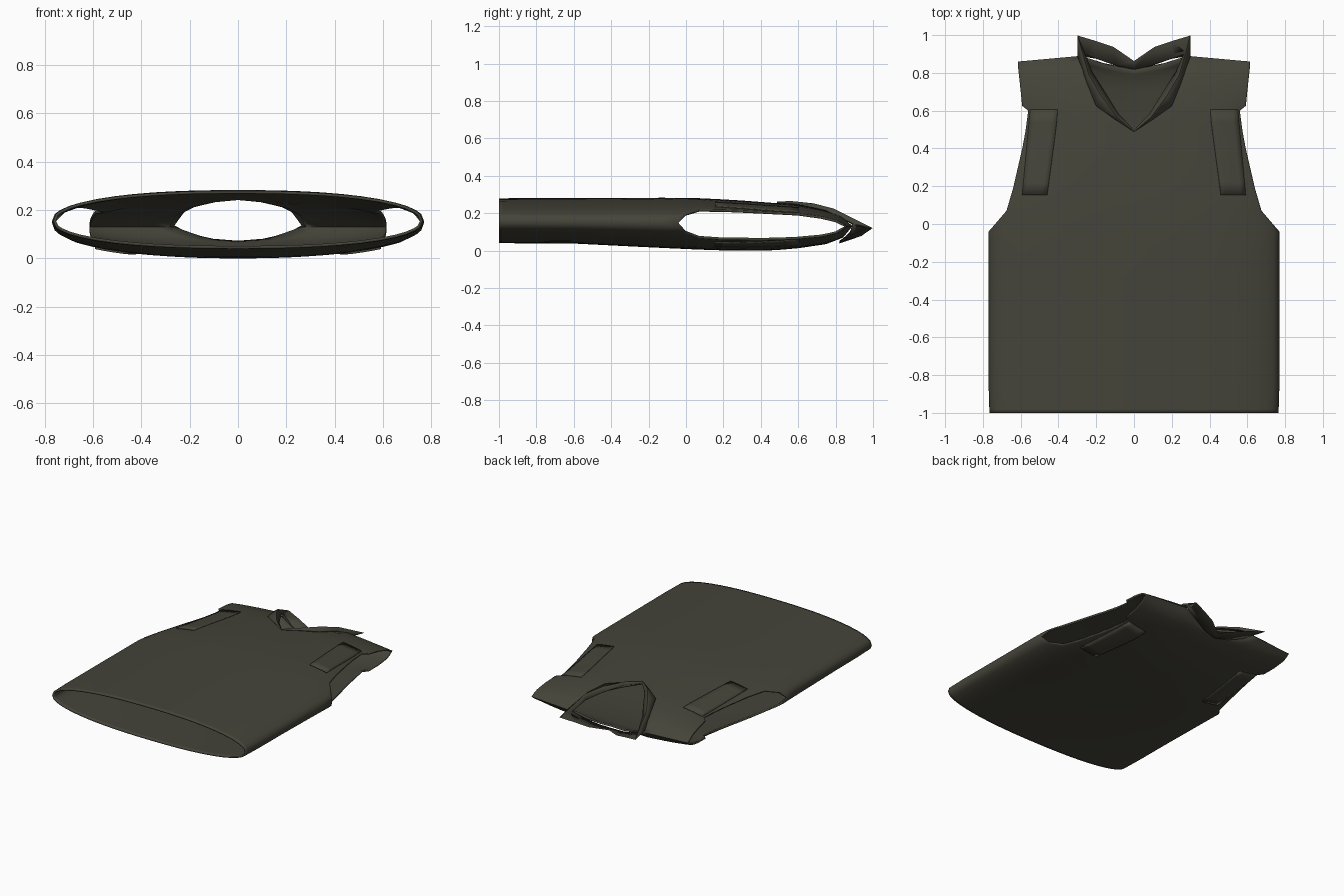
import bpy, bmesh, math

if "Cube" in bpy.data.objects:
    bpy.data.objects.remove(bpy.data.objects["Cube"])

olive = bpy.data.materials.new("dark olive fabric")
olive.diffuse_color = (0.06, 0.058, 0.042, 1)
olive.use_nodes = True
olive.node_tree.nodes["Principled BSDF"].inputs["Base Color"].default_value = olive.diffuse_color


def lerp(t, pts):
    """Piecewise linear profile lookup."""
    if t <= pts[0][0]:
        return pts[0][1]
    for (a, p), (b, q) in zip(pts, pts[1:]):
        if t <= b:
            return p + (q - p) * (t - a) / (b - a)
    return pts[-1][1]


# Profiles along the length of the garment
EDGE = [(-1, .765), (-.9, .77), (-.04, .77), (0, .735), (.07, .675), (.19, .64), (.45, .58),
        (.6, .56), (.625, .592), (.75, .605), (.84, .615)]
TOP = [(-1, .28), (-.1, .283), (.1, .28), (.3, .268), (.6, .245), (.75, .215), (.84, .18), (.89, .13)]
BOTTOM = [(-1, .04), (-.6, .038), (-.2, .018), (.15, .002), (.45, 0), (.6, .013), (.75, .035),
          (.84, .07), (.89, .13)]
MIDDLE = [(-1, .155), (-.1, .15), (.2, .14), (.89, .13)]
WRAP = [(-.04, 1), (0, .96), (.07, .88), (.15, .86)]
NECK = {1: [(0, .49), (.17, .6), (.35, .73), (.42, .82), (.46, .89), (1, .86)],
        -1: [(0, .82), (.25, .85), (.46, .89), (1, .86)]}


def surface(u, y, side, lift=0):
    """Point on the front (side 1) or back (side -1) panel."""
    seam = lerp(abs(u), [(.46, .89), (1, .86)])
    yn = y if y < .6 else .6 + (y - .6) * .29 / (seam - .6)
    s = min(1, abs(u) * lerp(y, WRAP))
    g = (1 - s ** 2.3) ** (1 / 2.3)
    mid = lerp(yn, MIDDLE)
    z = mid + (lerp(yn, TOP if side > 0 else BOTTOM) - mid) * g
    return (u * lerp(y, EDGE), y, z + side * lift)


def add_grid(bm, grid, flip=False):
    rows = [[bm.verts.new(p) for p in r] for r in grid]
    for a, b in zip(rows, rows[1:]):
        for i in range(len(a) - 1):
            q = [a[i], a[i + 1], b[i + 1], b[i]]
            bm.faces.new(q[::-1] if flip else q)


def finish(name, bm, thick, offset=-1, angle=50):
    bmesh.ops.remove_doubles(bm, verts=bm.verts, dist=.001)
    me = bpy.data.meshes.new(name)
    bm.to_mesh(me)
    bm.free()
    me.materials.append(olive)
    ob = bpy.data.objects.new(name, me)
    bpy.context.collection.objects.link(ob)
    bpy.ops.object.select_all(action='DESELECT')
    ob.select_set(True)
    bpy.context.view_layer.objects.active = ob
    bpy.ops.object.shade_smooth_by_angle(angle=math.radians(angle))
    m = ob.modifiers.new("cloth thickness", 'SOLIDIFY')
    m.thickness = thick
    m.offset = offset
    return ob


# Vest body: front and back panels welded at the sides and shoulders
half = [0, .085, .17, .26, .35, .42, .46, .56, .66, .76, .85, .91, .96, .985, 1]
cols = [-u for u in half[:0:-1]] + half
low = [-1, -.98, -.85, -.6, -.3, -.12, -.04, 0, .07, .19, .3, .4]
high = [.2, .435, .49, .6, .7, .8, .88, .94, 1]
bm = bmesh.new()
for side in (1, -1):
    grid = [[surface(u, y, side) for u in cols] for y in low]
    grid += [[surface(u, .4 + (lerp(abs(u), NECK[side]) - .4) * t, side) for u in cols] for t in high]
    add_grid(bm, grid, side < 0)
finish("vest_body", bm, .012)

# Armhole facing strips, on front and back of both sides
bm = bmesh.new()
for side in (1, -1):
    for sx in (1, -1):
        grid = []
        for i in range(8):
            y = .155 + .45 * i / 7
            a = lerp(y, [(.155, .46), (.53, .41), (.605, .405)])
            b = lerp(y, [(.155, .592), (.605, .55)])
            grid.append([surface(sx * (a + (b - a) * j / 5) / lerp(y, EDGE), y, side, .006)
                         for j in range(6)])
        add_grid(bm, grid, side * sx < 0)
finish("armhole_strips", bm, .008)

# Collar: folded band from the V point, round the sides, to the back notch
outer = [(0, .49, .254), (.1, .555, .252), (.2, .625, .243), (.25, .75, .215), (.297, .89, .145),
         (.2, .875, .085), (.1, .84, .055), (0, .82, .042)]
ridge = [(0, .488, .26), (.09, .565, .262), (.175, .68, .25), (.24, .79, .222), (.297, .995, .12),
         (.2, .965, .1), (.11, .935, .078), (0, .86, .056)]
inner = [(0, .495, .25), (.085, .585, .245), (.165, .715, .222), (.225, .81, .19), (.265, .9, .135),
         (.185, .87, .09), (.095, .84, .063), (0, .82, .05)]
bm = bmesh.new()
for sx in (1, -1):
    grid = [[(sx * x, y, z) for x, y, z in line] for line in (outer, ridge, inner)]
    add_grid(bm, grid, sx < 0)
finish("collar", bm, .006, 0, 40)
